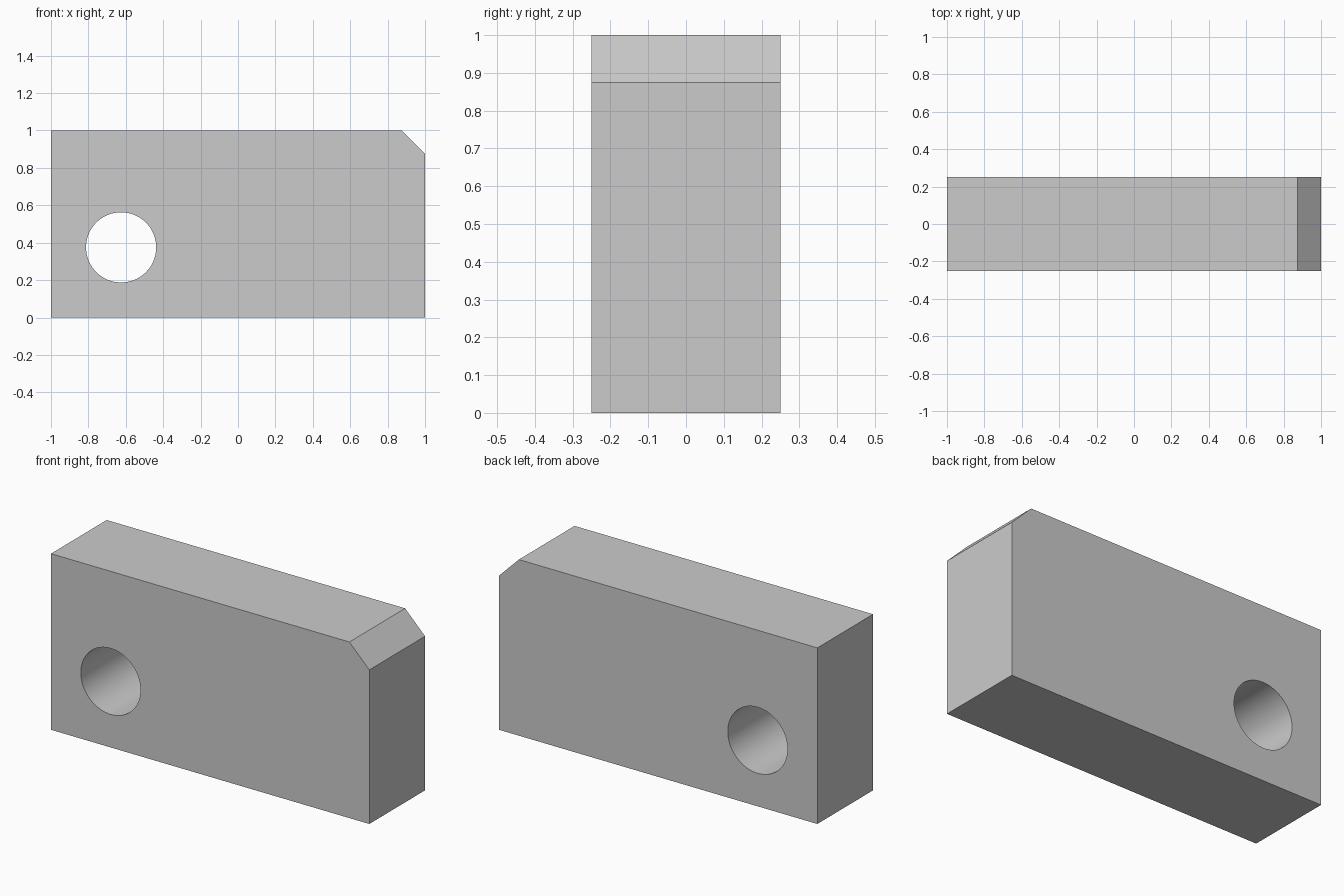
import bpy, bmesh, math

if "Cube" in bpy.data.objects:
    bpy.data.objects.remove(bpy.data.objects["Cube"])

DEPTH = 0.5
CHAMFER = 0.125

# Plate: side profile with one chamfered corner, extruded front to back
profile = [(-1, 0), (1, 0), (1, 1 - CHAMFER), (1 - CHAMFER, 1), (-1, 1)]
bm = bmesh.new()
face = bm.faces.new([bm.verts.new((x, -DEPTH / 2, z)) for x, z in profile])
ext = bmesh.ops.extrude_face_region(bm, geom=[face])
bmesh.ops.translate(bm, vec=(0, DEPTH, 0),
                    verts=[g for g in ext["geom"] if isinstance(g, bmesh.types.BMVert)])
bmesh.ops.recalc_face_normals(bm, faces=bm.faces)
mesh = bpy.data.meshes.new("plate")
bm.to_mesh(mesh)
bm.free()
plate = bpy.data.objects.new("plate", mesh)
bpy.context.collection.objects.link(plate)

# Round through-hole cutter
bpy.ops.mesh.primitive_cylinder_add(vertices=96, radius=0.1875, depth=DEPTH * 2,
                                    location=(-0.625, 0, 0.375),
                                    rotation=(math.pi / 2, 0, 0))
cutter = bpy.context.object
cutter.name = "hole_cutter"
cutter.hide_render = True

# Cut the hole
cut = plate.modifiers.new("hole", 'BOOLEAN')
cut.operation = 'DIFFERENCE'
cut.solver = 'EXACT'
cut.object = cutter
bpy.ops.object.select_all(action='DESELECT')
plate.select_set(True)
bpy.context.view_layer.objects.active = plate
bpy.ops.object.modifier_apply(modifier=cut.name)
bpy.data.objects.remove(cutter)

# Smooth bore, crisp outer edges
bpy.ops.object.shade_smooth_by_angle(angle=math.radians(30))
